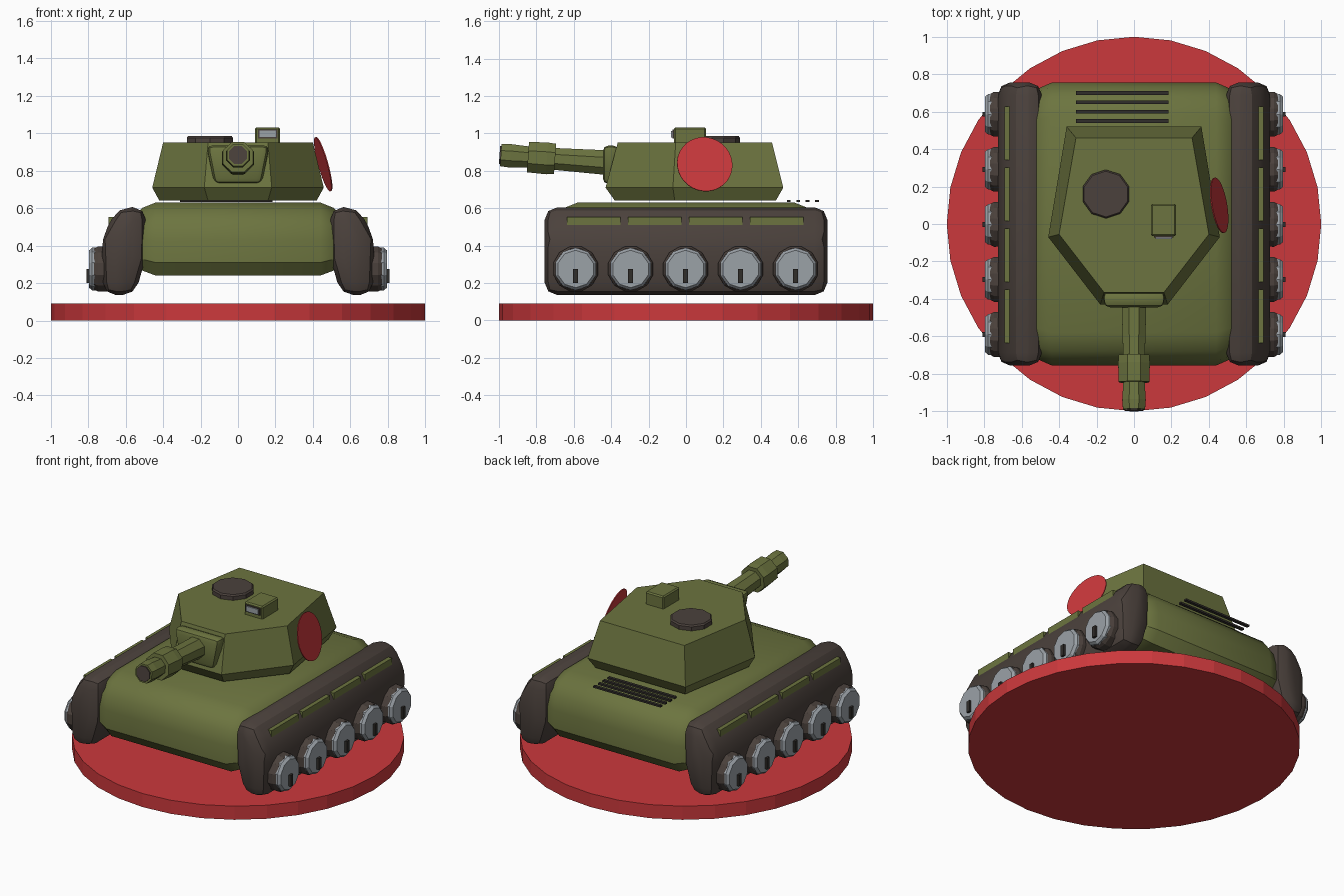
import bpy
import bmesh
from math import cos, sin, pi
from mathutils import Vector

if "Cube" in bpy.data.objects:
    bpy.data.objects.remove(bpy.data.objects["Cube"], do_unlink=True)


def material(name, rgb):
    m = bpy.data.materials.new(name)
    m.use_nodes = True
    m.diffuse_color = (*rgb, 1)
    m.node_tree.nodes["Principled BSDF"].inputs["Base Color"].default_value = (*rgb, 1)
    return m


GREEN = material("olive green", (0.15, 0.175, 0.05))
RED = material("red", (0.60, 0.04, 0.045))
DARK = material("dark brown", (0.07, 0.053, 0.045))
GREY = material("light grey", (0.33, 0.36, 0.39))
BLACK = material("dark metal", (0.03, 0.026, 0.023))


def loft(name, rings, mat, bevel=0, segments=2, smooth=True):
    """Skin a list of equal-length point rings and cap both ends."""
    bm = bmesh.new()
    rows = [[bm.verts.new(p) for p in ring] for ring in rings]
    n = len(rows[0])
    for a, b in zip(rows, rows[1:]):
        for i in range(n):
            j = (i + 1) % n
            bm.faces.new((a[i], a[j], b[j], b[i]))
    bm.faces.new(rows[0][::-1])
    bm.faces.new(rows[-1])
    bmesh.ops.recalc_face_normals(bm, faces=bm.faces)
    mesh = bpy.data.meshes.new(name)
    bm.to_mesh(mesh)
    bm.free()
    ob = bpy.data.objects.new(name, mesh)
    bpy.context.collection.objects.link(ob)
    mesh.materials.append(mat)
    bpy.ops.object.select_all(action="DESELECT")
    ob.select_set(True)
    bpy.context.view_layer.objects.active = ob
    if bevel:
        mod = ob.modifiers.new("Bevel", "BEVEL")
        mod.width, mod.segments = bevel, segments
        mod.limit_method = "ANGLE"
        mod.angle_limit = 0.4
        bpy.ops.object.modifier_apply(modifier=mod.name)
    if smooth:
        bpy.ops.object.shade_smooth_by_angle(angle=0.5)
    return ob


def box(name, lo, hi, mat, bevel=0):
    ring = lambda z: [(lo[0], lo[1], z), (hi[0], lo[1], z), (hi[0], hi[1], z), (lo[0], hi[1], z)]
    return loft(name, [ring(lo[2]), ring(hi[2])], mat, bevel, 1, False)


def tube(name, start, end, sides, mat, radii):
    """Straight round part; radii is a list of (fraction along, radius)."""
    start, end = Vector(start), Vector(end)
    turn = (end - start).to_track_quat("Z", "Y")
    rings = []
    for t, r in radii:
        c = start.lerp(end, t)
        rings.append([c + turn @ Vector((r * cos(2 * pi * (i + 0.5) / sides),
                                         r * sin(2 * pi * (i + 0.5) / sides), 0))
                      for i in range(sides)])
    return loft(name, rings, mat, smooth=False)


# Base: vertex-aligned disc
loft("base", [[(cos(pi * i / 16), sin(pi * i / 16), z) for i in range(32)]
              for z in (0, 0.09)], RED, smooth=False)

# Hull: rounded side profile carried across the width, pulled in at the sides
half = [(0.70, 0.24), (0.755, 0.31), (0.755, 0.43), (0.735, 0.52), (0.68, 0.59), (0.58, 0.63)]
profile = [(-y, z) for y, z in half] + half[::-1]


def hull_ring(x, sy, sz):
    return [(x, y * sy, 0.43 + (z - 0.43) * sz) for y, z in profile]


loft("hull", [hull_ring(-0.54, 0.92, 0.7), hull_ring(-0.51, 0.96, 0.86), hull_ring(-0.44, 1, 1),
              hull_ring(0.44, 1, 1), hull_ring(0.51, 0.96, 0.86), hull_ring(0.54, 0.92, 0.7)], GREEN)

# Running gear, mirrored on both sides
section = [(0.49, 0.605), (0.64, 0.605), (0.73, 0.44), (0.72, 0.135), (0.55, 0.135), (0.495, 0.33)]
for s, side in ((1, "left"), (-1, "right")):
    loft(f"track_{side}", [[(s * x, y, z) for x, z in section] for y in (-0.757, 0.757)], DARK, 0.07)
    for i in range(5):
        y = -0.59 + 0.294 * i
        tube(f"wheel_rim_{side}_{i + 1}", (s * 0.66, y, 0.275), (s * 0.77, y, 0.275), 12, DARK,
             [(0, 0.122), (0.8, 0.124), (1, 0.112)])
        tube(f"wheel_disc_{side}_{i + 1}", (s * 0.74, y, 0.275), (s * 0.795, y, 0.275), 10, GREY,
             [(0, 0.114), (0.7, 0.114), (1, 0.1)])
        xs = sorted((s * 0.77, s * 0.81))
        box(f"wheel_pin_{side}_{i + 1}", (xs[0], y - 0.013, 0.2), (xs[1], y + 0.013, 0.275), BLACK)
    for i in range(4):
        y = -0.635 + 0.326 * i
        xs = sorted((s * 0.62, s * 0.692))
        box(f"side_box_{side}_{i + 1}", (xs[0], y, 0.455), (xs[1], y + 0.285, 0.553), GREEN)


# Turret: six-sided faceted shell
def turret_ring(z, back, corner, front):
    right = [back, corner, front]
    return [(x, y, z) for x, y in right] + [(-x, y, z) for x, y in right[::-1]]


loft("turret", [turret_ring(0.64, (0.33, 0.48), (0.42, -0.06), (0.16, -0.38)),
                turret_ring(0.71, (0.36, 0.52), (0.458, -0.07), (0.18, -0.43)),
                turret_ring(0.95, (0.31, 0.46), (0.40, -0.055), (0.16, -0.365))],
     GREEN, smooth=False)

# Mantlet: tapered rounded block
loft("mantlet", [[(x, y, z) for x, z in ((-w, 0.73), (w, 0.73), (w + 0.04, 0.935), (-w - 0.04, 0.935))]
                 for y, w in ((-0.36, 0.13), (-0.445, 0.125))], GREEN, 0.03)


# Gun: barrel, sleeve, muzzle and bore along one slightly raised axis
def axis(y):
    return (0, y, 0.845 - (y + 0.44) * 0.07)


tube("barrel", axis(-0.4), axis(-0.74), 8, GREEN, [(0, 0.072), (1, 0.062)])
tube("barrel_sleeve", axis(-0.70), axis(-0.845), 8, GREEN, [(0, 0.088), (0.3, 0.092), (1, 0.088)])
tube("muzzle", axis(-0.82), axis(-0.99), 8, GREEN, [(0, 0.06), (0.7, 0.068), (1, 0.064)])
tube("bore", axis(-0.985), axis(-0.997), 8, DARK, [(0, 0.052), (1, 0.052)])

# Roof fittings
tube("hatch", (-0.15, 0.16, 0.94), (-0.15, 0.16, 0.985), 10, DARK, [(0, 0.13), (0.8, 0.13), (1, 0.122)])
box("periscope", (0.09, -0.065, 0.94), (0.225, 0.108, 1.032), GREEN, 0.008)
box("periscope_frame", (0.107, -0.072, 0.973), (0.21, -0.06, 1.02), DARK)
box("periscope_glass", (0.115, -0.079, 0.979), (0.202, -0.07, 1.014), GREY)

# Rear vent slats
for i in range(4):
    y = 0.55 + 0.05 * i
    box(f"vent_slat_{i + 1}", (-0.31, y - 0.01, 0.633), (0.185, y + 0.01, 0.645), BLACK)

# Round marker standing off the turret's left side
centre = Vector((0.455, 0.10, 0.835))
normal = Vector((1, 0.17, 0.28)).normalized()
tube("side_marker", centre - normal * 0.003, centre + normal * 0.003, 32, RED, [(0, 0.15), (1, 0.15)])
